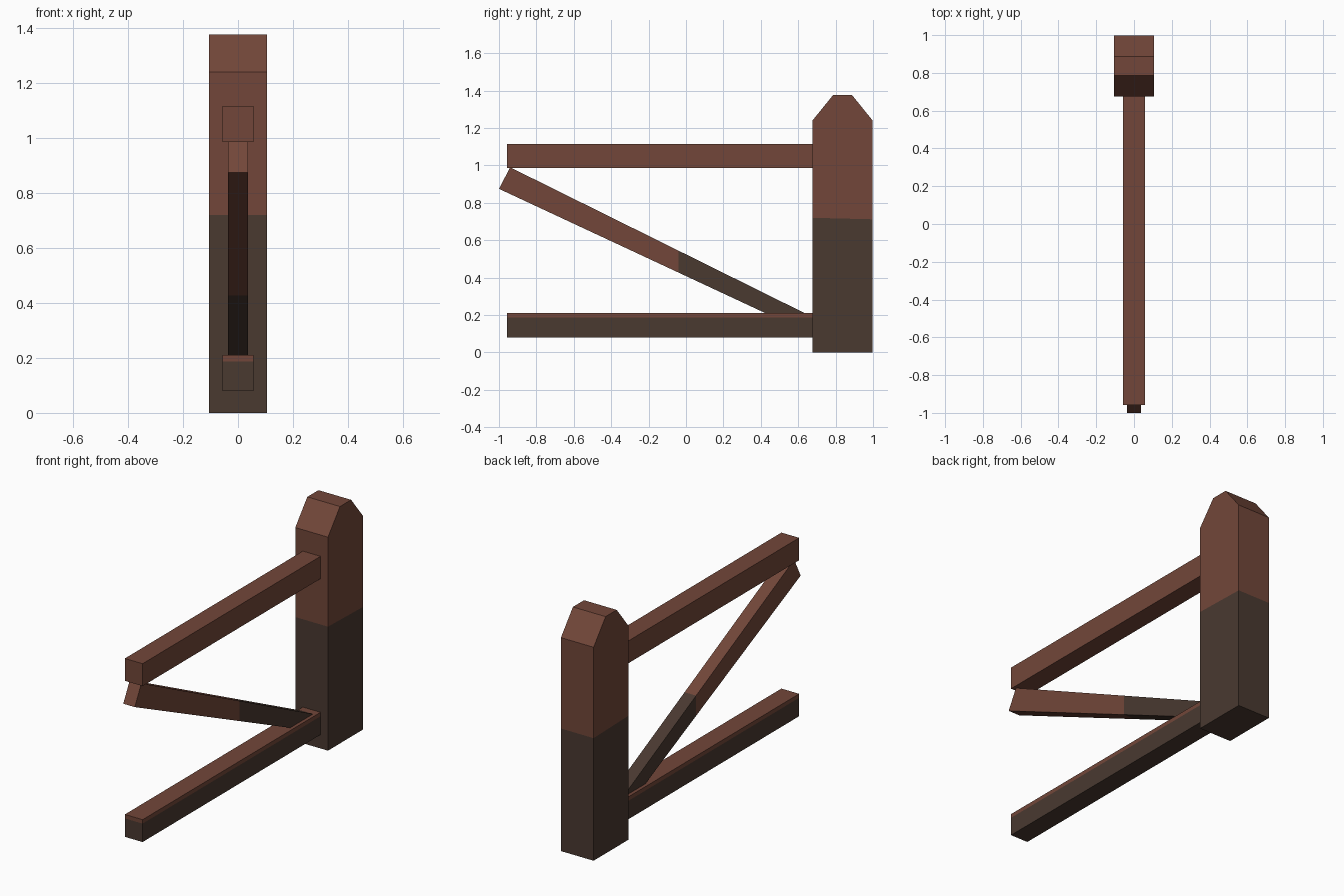
import bpy, bmesh
from mathutils import Vector

if "Cube" in bpy.data.objects:
    bpy.data.objects.remove(bpy.data.objects["Cube"])


def material(name, rgb):
    m = bpy.data.materials.new(name)
    m.diffuse_color = (*rgb, 1)
    m.use_nodes = True
    m.node_tree.nodes["Principled BSDF"].inputs["Base Color"].default_value = m.diffuse_color
    return m


RED = material("red_brown_wood", (0.168, 0.062, 0.041))
DARK = material("damp_dark_wood", (0.068, 0.041, 0.030))


def beam(name, profile, half_width, split=None):
    """Extrude a (y, z) profile across x; faces on the normal side of split=(point, normal) turn dark."""
    bm = bmesh.new()
    face = bm.faces.new([bm.verts.new((-half_width, y, z)) for y, z in profile])
    ext = bmesh.ops.extrude_face_region(bm, geom=[face])
    moved = [v for v in ext["geom"] if isinstance(v, bmesh.types.BMVert)]
    bmesh.ops.translate(bm, verts=moved, vec=(2 * half_width, 0, 0))
    bmesh.ops.recalc_face_normals(bm, faces=bm.faces)
    if split:
        co, no = Vector(split[0]), Vector(split[1])
        bmesh.ops.bisect_plane(bm, geom=bm.verts[:] + bm.edges[:] + bm.faces[:],
                               plane_co=co, plane_no=no)
        for f in bm.faces:
            f.material_index = int((f.calc_center_median() - co).dot(no) > 0)
    me = bpy.data.meshes.new(name)
    bm.to_mesh(me)
    bm.free()
    me.materials.append(RED)
    me.materials.append(DARK)
    ob = bpy.data.objects.new(name, me)
    bpy.context.collection.objects.link(ob)
    return ob


def box(y0, y1, z0, z1):
    return [(y0, z0), (y1, z0), (y1, z1), (y0, z1)]


# Post with chamfered top, dark in its lower half
beam("post", [(0.676, 0), (0.998, 0), (0.998, 1.24), (0.888, 1.376), (0.786, 1.376), (0.676, 1.24)],
     0.105, ((0, 0.84, 0.716), (0, -0.025, -1)))

# Horizontal rails, the lower one dark below its top edge
beam("upper_rail", box(-0.957, 0.676, 0.986, 1.116), 0.057)
beam("lower_rail", box(-0.957, 0.676, 0.08, 0.21), 0.057, ((0, 0, 0.187), (0, 0, -1)))

# Tapered diagonal brace sunk into the lower rail
beam("diagonal_brace", [(-1.0, 0.875), (0.625, 0.117), (0.67, 0.193), (-0.94, 0.99)],
     0.037, ((0, -0.04, 0.48), (0, 1, 0)))
